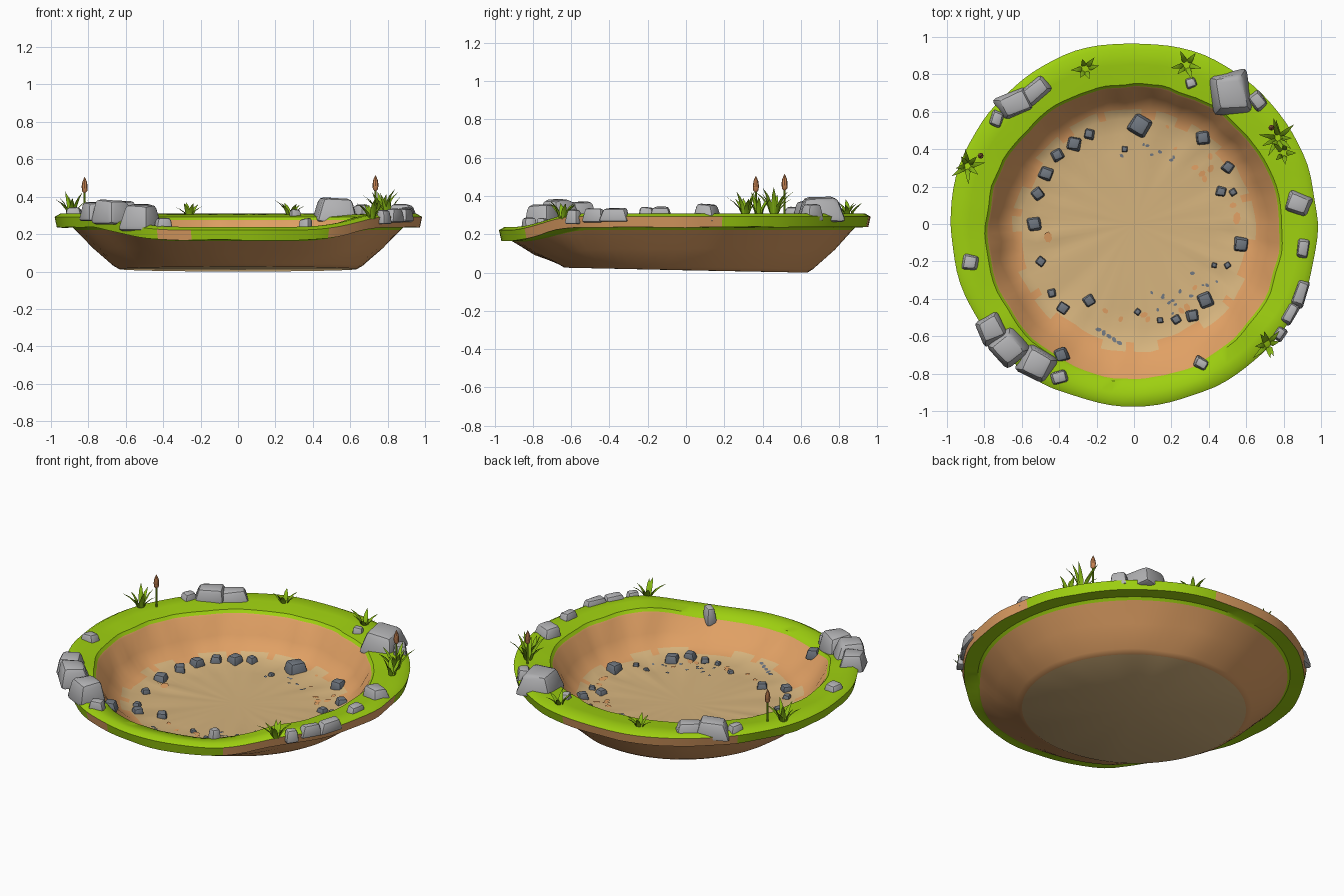
import bpy, bmesh, math, random
from mathutils import Vector, Matrix, noise
from mathutils.bvhtree import BVHTree

if "Cube" in bpy.data.objects:
    bpy.data.objects.remove(bpy.data.objects["Cube"])

random.seed(4)


def mat(name, r, g, b):
    m = bpy.data.materials.new(name)
    lin = [((c / 255 + 0.055) / 1.055) ** 2.4 if c > 10 else c / 255 / 12.92 for c in (r, g, b)]
    m.diffuse_color = (*lin, 1)
    m.use_nodes = True
    m.node_tree.nodes["Principled BSDF"].inputs["Base Color"].default_value = m.diffuse_color
    return m


GRASS = mat("grass green", 158, 208, 16)
EARTH = mat("earth orange", 224, 160, 100)
SAND = mat("sand tan", 214, 180, 126)
ROCK = mat("light grey rock", 178, 178, 180)
STONE = mat("dark grey stone", 112, 119, 128)
LEAF = mat("leaf green", 135, 185, 20)
REED = mat("reed brown", 205, 135, 85)


def finish(bm, name, mats, angle=35):
    me = bpy.data.meshes.new(name)
    bm.to_mesh(me)
    bm.free()
    for m in mats:
        me.materials.append(m)
    ob = bpy.data.objects.new(name, me)
    bpy.context.collection.objects.link(ob)
    bpy.ops.object.select_all(action='DESELECT')
    ob.select_set(True)
    bpy.context.view_layer.objects.active = ob
    bpy.ops.object.shade_smooth_by_angle(angle=math.radians(angle))
    return ob


def rings(a):
    """Cross-section of the basin at angle a, from the underside over the rim to the floor."""
    s = math.sin(a)
    t = min(1, max(0, (-s - 0.6) / 0.35))
    f = t * t * (3 - 2 * t)                      # 1 where the front rim dips

    def n(k, freq=3.0):
        return noise.noise(Vector((math.cos(a) * freq, s * freq, k * 7.3)))
    dip = 0.07 * f
    low = 0.02 * (0.65 - s * 0.65)               # underside rises to the front
    rin = 0.785 - 0.045 * s + 0.014 * n(1, 6)
    rout = 0.984 - 0.012 * abs(s) + 0.014 * n(2, 4)
    rf = 0.60 - 0.035 * s + 0.02 * n(3, 5)
    return [
        (0.635, low, 2), (0.665 + 0.01 * n(4), low + 0.018, 1),
        (0.775 + 0.02 * f + 0.012 * n(5), 0.125 - 0.03 * f + 0.01 * n(9, 5), 1),
        (0.87 + 0.035 * f, 0.222 - 0.06 * f, 1),
        (0.885 + 0.03 * f, 0.236 - dip, 0), (rout - 0.012, 0.237 - dip + 0.008 * n(6, 5), 0),
        (rout, 0.292 - dip, 3), (rout - 0.03, 0.309 - dip, 0),
        (0.5 * (rin + rout), 0.304 - dip + 0.006 * n(7, 5), 0),
        (rin + 0.01, 0.292 - dip, 0), (rin - 0.004, 0.275 - dip, 0),
        (rin - 0.012, 0.268 - dip, 1),
        (0.45 * rin + 0.55 * rf + 0.035 + 0.02 * n(8, 8), 0.165 - 0.3 * dip + 0.01 * n(10, 8), 1),
        (rf + 0.05, 0.095, 1), (rf, 0.078 + 0.008 * n(11, 6), 4),
        (rf - 0.08, 0.068 + 0.016 * n(12, 7), 2),
        (rf - 0.18, 0.064 + 0.008 * n(13, 5), 2), (0.2, 0.058, 2)]


# basin: one revolved shell with an uneven cross-section
N = 96
bm = bmesh.new()
cols = []
for i in range(N):
    a = 2 * math.pi * i / N
    cols.append([(bm.verts.new((r * math.cos(a), r * math.sin(a), z)), k) for r, z, k in rings(a)])
c0, c1 = bm.verts.new((0, 0, 0.012)), bm.verts.new((0, 0, 0.058))
for i in range(N):
    A, B = cols[i], cols[(i + 1) % N]
    bm.faces.new((c0, B[0][0], A[0][0])).material_index = 2
    bm.faces.new((c1, A[-1][0], B[-1][0])).material_index = 2
    deg = (360 * i / N + 180) % 360 - 180
    for j in range(1, len(A)):
        k = A[j][1]
        if k == 3:      # outer edge of rim: bare earth on some sides
            k = 1 if -62 < deg < 8 or 78 < deg < 140 or -120 < deg < -105 else 0
        if k == 4:      # ragged border between sand and earth
            k = 2 if noise.noise(A[j][0].co * 9) > -0.1 else 1
        bm.faces.new((A[j - 1][0], B[j - 1][0], B[j][0], A[j][0])).material_index = k
bmesh.ops.recalc_face_normals(bm, faces=bm.faces)
tree = BVHTree.FromBMesh(bm)
finish(bm, "basin", [GRASS, EARTH, SAND], 40)


def ground(x, y):
    """Surface point and normal under x, y, moving inwards if it lies past the rim."""
    for i in range(30):
        k = 1 - 0.01 * i
        p, nrm, _, _ = tree.ray_cast(Vector((x * k, y * k, 1)), Vector((0, 0, -1)))
        if p is not None:
            return p, nrm
    return Vector((x, y, 0.3)), Vector((0, 0, 1))


def rock(bm, x, y, rx, ry, rot, z0, z1):
    vs = bmesh.ops.create_cube(bm, size=2)["verts"]
    R = Matrix.Rotation(math.radians(rot), 3, 'Z')
    h = (z1 - z0) / 2
    for v in vs:
        k = 0.72 if v.co.z > 0 else 1.0
        j = [random.uniform(0.82, 1.1) for _ in range(3)]
        top = h * v.co.z * (j[2] if v.co.z > 0 else 1)
        v.co = R @ Vector((v.co.x * rx * k * j[0], v.co.y * ry * k * j[1], top)) + Vector((x, y, (z0 + z1) / 2))
    es = list({e for v in vs for e in v.link_edges})
    bmesh.ops.bevel(bm, geom=es, offset=0.38 * min(rx, ry, h), segments=2, profile=0.5, affect='EDGES')


# rocks on the grassy rim: x, y, half sizes, turn, top height
bm = bmesh.new()
for x, y, rx, ry, rot, top in [
        (-0.64, 0.64, .10, .075, 25, .375), (-0.53, 0.71, .09, .06, 40, .36), (-0.735, 0.56, .04, .05, -20, .345),
        (0.52, 0.70, .11, .12, 10, .40), (0.66, 0.66, .045, .06, 35, .36), (0.305, 0.755, .035, .033, 20, .335),
        (0.88, 0.11, .072, .06, -20, .36), (0.905, -0.13, .036, .058, -8, .345),
        (0.89, -0.37, .04, .08, -18, .34), (0.835, -0.48, .035, .07, -30, .335), (0.78, -0.585, .032, .04, -35, .33),
        (0.36, -0.745, .042, .036, -30, .285), (-0.40, -0.82, .05, .04, 15, .285),
        (-0.52, -0.75, .095, .09, -30, .355), (-0.67, -0.67, .095, .10, 40, .385),
        (-0.765, -0.56, .075, .08, 25, .37), (-0.875, -0.205, .048, .048, -8, .345)]:
    rock(bm, x, y, rx, ry, rot, ground(x, y)[0].z - 0.04, top)
finish(bm, "rim_rocks", [ROCK], 30)

# dark stones lying around the sandy floor
bm = bmesh.new()
for x, y, r in [
        (.03, .53, .058), (-.24, .48, .03), (-.32, .43, .04), (-.41, .37, .035), (-.47, .27, .04),
        (-.515, .16, .035), (-.535, 0, .042), (-.5, -.2, .028), (-.44, -.37, .025), (-.38, -.45, .033),
        (-.24, -.41, .033), (-.39, -.7, .042), (.37, .46, .042), (.505, .305, .033), (.465, .175, .03),
        (.53, .17, .02), (.575, -.11, .042), (.38, -.41, .045), (.315, -.49, .036), (.225, -.51, .026),
        (.14, -.515, .018), (.02, -.47, .018), (.43, -.22, .015), (-.05, .4, .018), (.5, -.22, .018)]:
    z = ground(x, y)[0].z
    rock(bm, x, y, r, r, random.uniform(-40, 40), z - 0.5 * r, z + 0.95 * r)
finish(bm, "floor_stones", [STONE], 30)


def patches(name, material, places):
    """Thin flat spots lying on the basin surface."""
    bm = bmesh.new()
    for x, y, rx, ry in places:
        p, nrm = ground(x, y)
        M = (Matrix.Translation(p + nrm * 0.004) @ nrm.to_track_quat('Z', 'Y').to_matrix().to_4x4()
             @ Matrix.Rotation(random.uniform(0, 3), 4, 'Z') @ Matrix.Diagonal((rx, ry, 1, 1)))
        bmesh.ops.create_circle(bm, cap_ends=True, segments=7, radius=1, matrix=M)
    finish(bm, name, [material])


def scatter(count, r0, r1, s0, s1, a0=0, a1=6.28):
    out = []
    for _ in range(count):
        a, r, s = random.uniform(a0, a1), random.uniform(r0, r1), random.uniform(s0, s1)
        out.append((r * math.cos(a), r * math.sin(a), s, s * 0.7))
    return out


patches("earth_spots", EARTH, [(-.46, -.07, .03, .022), (.55, .03, .035, .02), (.53, .1, .02, .015)]
        + scatter(14, .44, .56, .012, .024, -1.9, 1.3))
patches("dark_flecks", STONE, scatter(14, .36, .55, .006, .014, -1.5, -.6)
        + scatter(7, .36, .5, .008, .016, .9, 1.8)
        + [(-.19 + .028 * i, -.565 - .018 * i, .017, .011) for i in range(5)])


def blade(bm, base, ang, reach, height, w):
    """Pointed curved leaf with a diamond section."""
    d, side = Vector((math.cos(ang), math.sin(ang), 0)), Vector((-math.sin(ang), math.cos(ang), 0))
    prev = None
    for t, k in ((0, .6), (.35, 1), (.7, .65)):
        p = base + d * reach * t ** 1.6 + Vector((0, 0, height * (1.25 * t - .25 * t * t)))
        q = [bm.verts.new(p + o * w * k) for o in (side, d * .3, -side, -d * .3)]
        if prev:
            for i in range(4):
                bm.faces.new((prev[i], prev[(i + 1) % 4], q[(i + 1) % 4], q[i]))
        prev = q
    tip = bm.verts.new(base + d * reach + Vector((0, 0, height)))
    for i in range(4):
        bm.faces.new((prev[i], prev[(i + 1) % 4], tip))


# grass tufts: x, y, spread, height, blade count
bm = bmesh.new()
for x, y, spread, h, n in [(-.89, .31, .08, .14, 8), (.77, .46, .09, .15, 9), (.80, .38, .06, .12, 5),
                           (-.26, .83, .065, .08, 6), (.28, .85, .07, .085, 6), (.715, -.645, .085, .10, 8)]:
    z = ground(x, y)[0].z - 0.01
    for i in range(n):
        a = 2 * math.pi * i / n + random.uniform(-.3, .3)
        b = Vector((x + .015 * math.cos(a), y + .015 * math.sin(a), z))
        blade(bm, b, a, spread * random.uniform(.55, 1.1), h * random.uniform(.6, 1.05), .014)
bmesh.ops.recalc_face_normals(bm, faces=bm.faces)
finish(bm, "grass_tufts", [LEAF], 30)

# reeds: green stem and brown pointed head, turned from one profile
bm = bmesh.new()
for x, y, top in [(-.82, .365, .505), (.735, .515, .515)]:
    prev = None
    for r, z in [(.006, .29), (.005, top - .085), (.014, top - .075), (.016, top - .05), (.012, top - .025), (.001, top)]:
        q = [bm.verts.new((x + r * math.cos(i * math.pi / 4), y + r * math.sin(i * math.pi / 4), z)) for i in range(8)]
        if prev:
            for i in range(8):
                f = bm.faces.new((prev[i], prev[(i + 1) % 8], q[(i + 1) % 8], q[i]))
                f.material_index = 1 if z > top - .08 else 0
        prev = q
finish(bm, "reeds", [LEAF, REED], 40)
